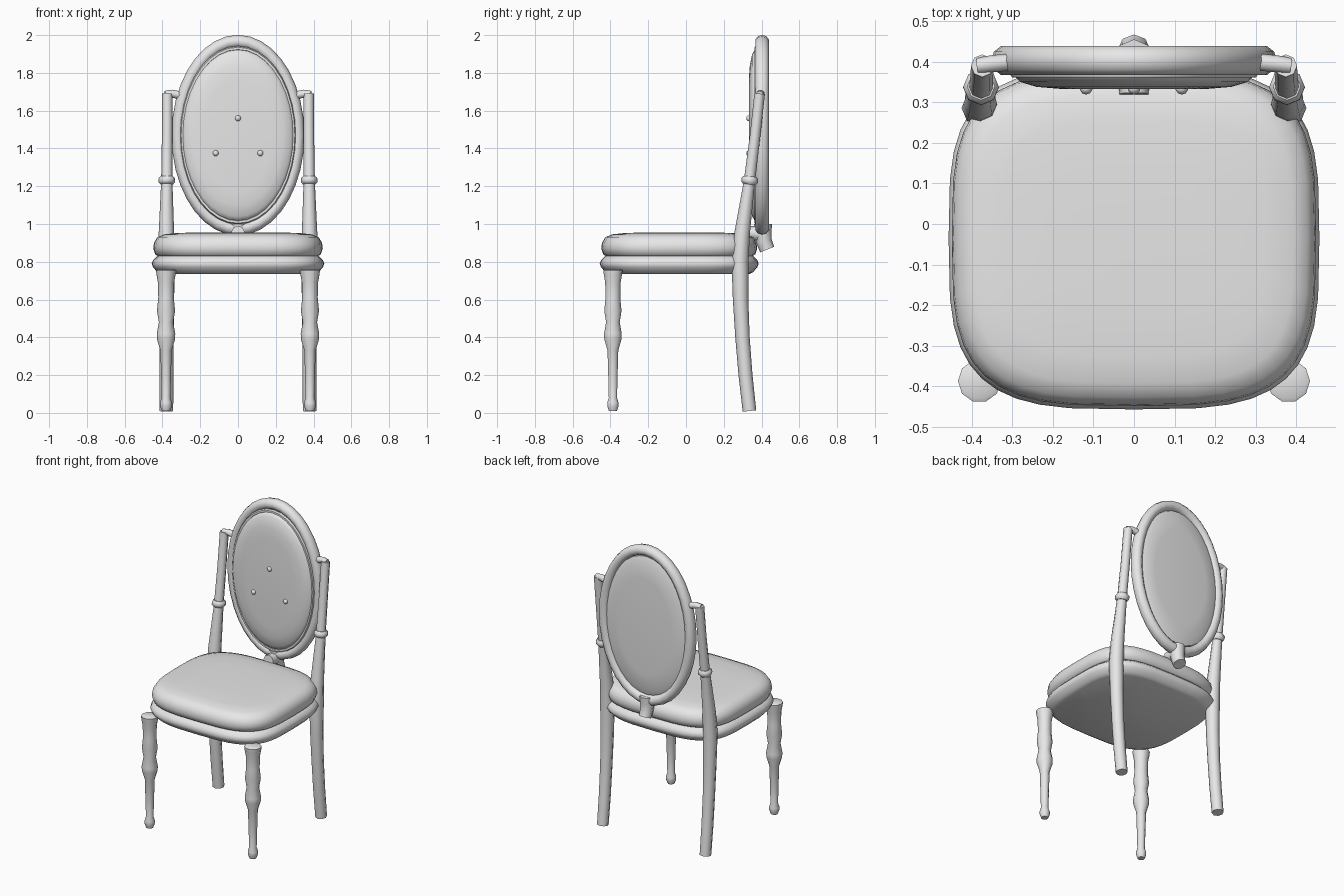
import bpy, math
from math import sin, cos, pi
from mathutils import Vector

cube = bpy.data.objects.get("Cube")
if cube:
    bpy.data.objects.remove(cube, do_unlink=True)

grey = bpy.data.materials.new("plain_grey")
grey.use_nodes = True
colour = (0.8, 0.8, 0.8, 1)
grey.diffuse_color = colour
grey.node_tree.nodes["Principled BSDF"].inputs["Base Color"].default_value = colour


def finish(obj, angle=50):
    """Give an object its material and smooth shading."""
    obj.data.materials.clear()
    obj.data.materials.append(grey)
    bpy.ops.object.select_all(action="DESELECT")
    obj.select_set(True)
    bpy.context.view_layer.objects.active = obj
    bpy.ops.object.shade_smooth_by_angle(angle=math.radians(angle))
    return obj


def loft(name, rings, angle=50, closed=False):
    """Skin a list of equal rings, capped at both ends unless closed."""
    n, m = len(rings[0]), len(rings)
    verts = [p for ring in rings for p in ring]
    faces = []
    for i in range(m if closed else m - 1):
        a, b = i * n, (i + 1) % m * n
        faces += [(a + j, a + (j + 1) % n, b + (j + 1) % n, b + j) for j in range(n)]
    if not closed:
        faces += [tuple(reversed(range(n))), tuple(range((m - 1) * n, m * n))]
    mesh = bpy.data.meshes.new(name)
    mesh.from_pydata(verts, [], faces)
    mesh.validate()
    obj = bpy.data.objects.new(name, mesh)
    bpy.context.collection.objects.link(obj)
    return finish(obj, angle)


def turned(name, x, y, profile, sides=10):
    """Upright turned part; profile rows are (radius, z)."""
    return loft(name, [[(x + r * cos(2 * pi * j / sides), y + r * sin(2 * pi * j / sides), z)
                        for j in range(sides)] for r, z in profile])


def tube(name, path, sides=8):
    """Round bar along a path of (point, radius)."""
    pts = [Vector(p) for p, r in path]
    rings = []
    for i, (p, r) in enumerate(path):
        d = (pts[min(i + 1, len(pts) - 1)] - pts[max(i - 1, 0)]).normalized()
        u = d.cross(Vector((0, 1, 0)) if abs(d.y) < 0.8 else Vector((1, 0, 0))).normalized()
        v = d.cross(u)
        rings.append([pts[i] + r * (u * cos(2 * pi * j / sides) + v * sin(2 * pi * j / sides))
                      for j in range(sides)])
    return loft(name, rings)


def slab(name, rows, count=40):
    """Rounded-square cushion; rows are (inset, z)."""
    def power(c):
        return math.copysign(abs(c) ** (2 / 3.5), c)
    rings = []
    for inset, z in rows:
        rings.append([((0.457 - inset) * power(cos(2 * pi * j / count)),
                       (0.421 - inset) * power(sin(2 * pi * j / count)) - 0.036, z)
                      for j in range(count)])
    return loft(name, rings, 60)


def oval(name, rows, count=36):
    """Upright oval pad; rows are (half width, half height, y)."""
    return loft(name, [[(w * cos(2 * pi * j / count), y, 1.47 + h * sin(2 * pi * j / count))
                        for j in range(count)] for w, h, y in rows])


def oval_ring(name, w, h, y, r, depth, count=36, sides=10):
    """Oval hoop with an elliptical section."""
    rings = []
    for i in range(count):
        a = 2 * pi * i / count
        rings.append([((w + r * cos(b)) * cos(a), y + depth * sin(b), 1.47 + (h + r * cos(b)) * sin(a))
                      for b in (2 * pi * j / sides for j in range(sides))])
    return loft(name, rings, 60, True)


# Seat
slab("seat_rail", [(0.05, 0.735), (0.03, 0.745), (0.008, 0.77), (0.0, 0.79),
                   (0.008, 0.81), (0.03, 0.832), (0.06, 0.835)])
slab("seat_cushion", [(0.04, 0.825), (0.018, 0.84), (0.008, 0.87), (0.012, 0.9),
                      (0.03, 0.93), (0.065, 0.945), (0.13, 0.952), (0.25, 0.956)])

# Oval back
oval_ring("back_frame", 0.318, 0.497, 0.403, 0.034, 0.037)
oval_ring("back_piping", 0.295, 0.46, 0.372, 0.012, 0.012, 36, 6)
oval("back_pad", [(0.18, 0.3, 0.333), (0.24, 0.37, 0.338), (0.28, 0.43, 0.35), (0.297, 0.455, 0.366),
                  (0.3, 0.46, 0.39), (0.3, 0.46, 0.418), (0.27, 0.42, 0.432), (0.2, 0.32, 0.438)])
for name, x, z in (("top", 0, 1.56), ("left", 0.118, 1.375), ("right", -0.118, 1.375)):
    bpy.ops.mesh.primitive_uv_sphere_add(segments=10, ring_count=6, radius=0.016, location=(x, 0.335, z))
    bpy.context.object.name = "button_" + name
    finish(bpy.context.object)

# Bracket joining the oval to the seat
tube("back_bracket", [((0, 0.43, 0.865), 0.04), ((0, 0.412, 0.91), 0.042),
                      ((0, 0.408, 0.955), 0.045), ((0, 0.408, 1.0), 0.047)])
tube("bracket_stub", [((0, 0.32, 0.955), 0.036), ((0, 0.41, 0.945), 0.04)])

front_profile = [(0.044, 0.76), (0.053, 0.755), (0.051, 0.735), (0.043, 0.69), (0.041, 0.61),
                 (0.048, 0.54), (0.038, 0.48), (0.049, 0.42), (0.048, 0.39), (0.03, 0.33),
                 (0.026, 0.2), (0.023, 0.08), (0.031, 0.055), (0.031, 0.035), (0.022, 0.01)]

for side, s in (("left", 1), ("right", -1)):
    # Turned front leg
    turned("front_leg_" + side, s * 0.381, -0.387, front_profile[::-1])
    # Back leg running up into the post
    tube("back_leg_" + side, [((s * 0.379, 0.336, 0.01), 0.036), ((s * 0.379, 0.315, 0.2), 0.037),
                              ((s * 0.379, 0.299, 0.4), 0.038), ((s * 0.379, 0.289, 0.6), 0.041),
                              ((s * 0.38, 0.286, 0.8), 0.045), ((s * 0.379, 0.297, 0.95), 0.041),
                              ((s * 0.377, 0.335, 1.22), 0.03), ((s * 0.375, 0.365, 1.46), 0.028),
                              ((s * 0.374, 0.39, 1.69), 0.028)])
    # Post collar
    tube("post_collar_" + side, [((s * 0.377, 0.334, 1.21), 0.034), ((s * 0.377, 0.336, 1.222), 0.044),
                                 ((s * 0.377, 0.338, 1.24), 0.044), ((s * 0.377, 0.339, 1.252), 0.034)])
    # Peg tying the post to the oval
    tube("post_peg_" + side, [((s * 0.385, 0.39, 1.685), 0.02), ((s * 0.35, 0.395, 1.69), 0.021),
                              ((s * 0.3, 0.4, 1.68), 0.021)])
